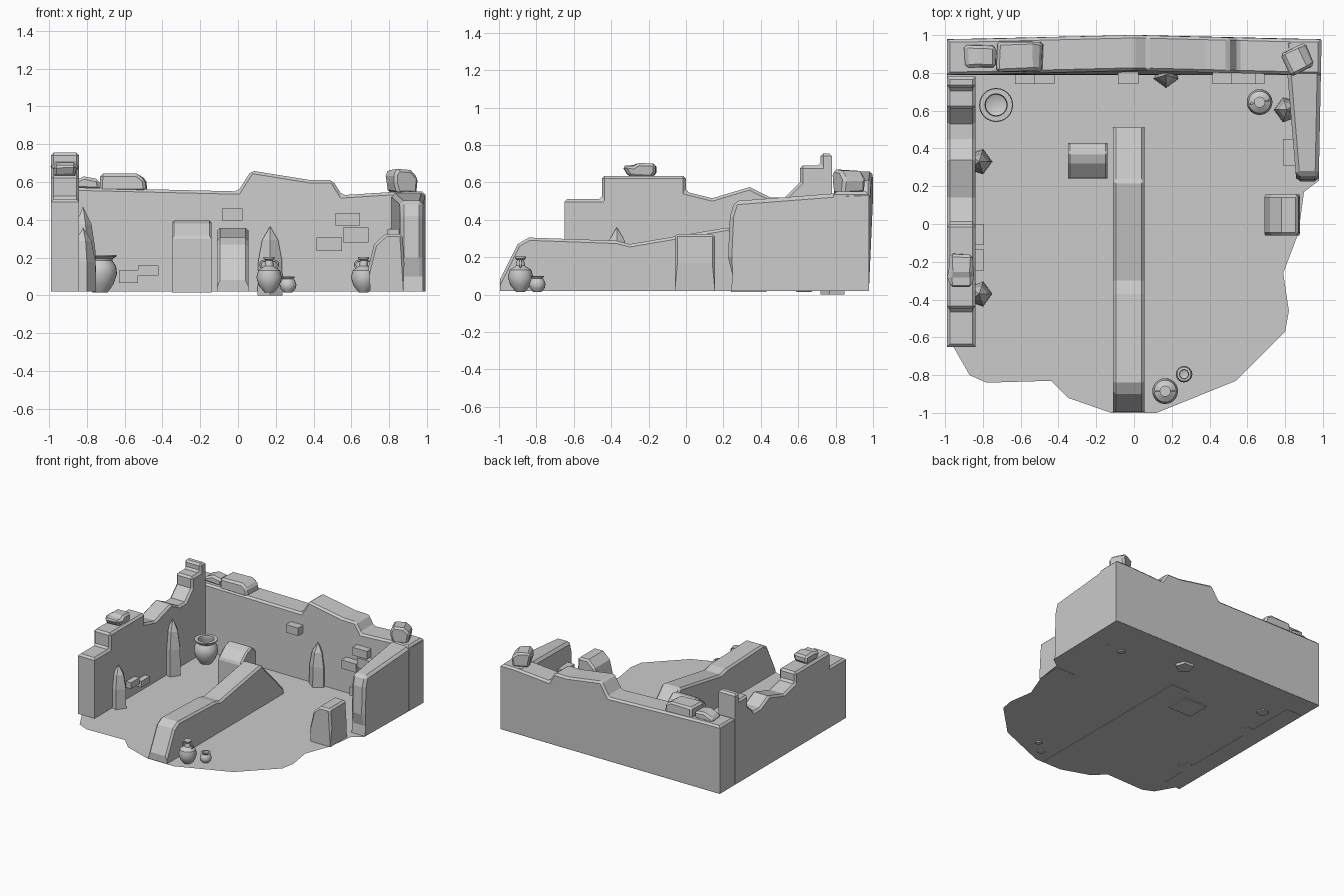
import bpy, bmesh, math, random
from mathutils import Vector, Matrix

if "Cube" in bpy.data.objects:
    bpy.data.objects.remove(bpy.data.objects["Cube"])

random.seed(4)


def finish(name, bm, smooth=False):
    bmesh.ops.recalc_face_normals(bm, faces=bm.faces)
    me = bpy.data.meshes.new(name)
    bm.to_mesh(me)
    bm.free()
    ob = bpy.data.objects.new(name, me)
    bpy.context.collection.objects.link(ob)
    if smooth:
        bpy.context.view_layer.objects.active = ob
        ob.select_set(True)
        bpy.ops.object.shade_smooth_by_angle(angle=math.radians(40))
        ob.select_set(False)
    return ob


def prism(name, axis, profile, a, b, bevel=0.015, warp=None, jitter=0, spin=0):
    """Extrude a side profile along x or y and chamfer everything above the ground."""
    bm = bmesh.new()
    rows = []
    for t in (a, b):
        rows.append([bm.verts.new((t, p, z) if axis == 'x' else (p, t, z)) for p, z in profile])
    n = len(profile)
    bm.faces.new(rows[0])
    bm.faces.new(rows[1])
    for i in range(n):
        j = (i + 1) % n
        bm.faces.new((rows[0][i], rows[0][j], rows[1][j], rows[1][i]))
    for v in bm.verts:
        if warp:
            v.co = warp(v.co.copy())
        if jitter:
            v.co += Vector([random.uniform(-jitter, jitter) for _ in range(3)])
    if spin:
        c = sum((v.co for v in bm.verts), Vector()) / len(bm.verts)
        bmesh.ops.rotate(bm, verts=bm.verts, cent=c, matrix=Matrix.Rotation(spin, 3, 'Z'))
    bmesh.ops.recalc_face_normals(bm, faces=bm.faces)
    if bevel:
        edges = [e for e in bm.edges if min(v.co.z for v in e.verts) > 0.05
                 and e.calc_face_angle(0) > 0.8
                 and all((v.co.x > -0.985 or abs(e.verts[0].co.z - e.verts[1].co.z) < 0.3) for v in e.verts)]
        bmesh.ops.bevel(bm, geom=edges, offset=bevel, segments=1, affect='EDGES', clamp_overlap=True)
    return finish(name, bm)


def box(name, x0, x1, y0, y1, z0, z1):
    return prism(name, 'y', [(x0, z0), (x1, z0), (x1, z1), (x0, z1)], y0, y1, bevel=0)


def lathe(name, profile, x, y, n=24, turn=0, smooth=True):
    bm = bmesh.new()
    rings = []
    for r, z in profile:
        if r == 0:
            rings.append([bm.verts.new((x, y, z))] * n)
        else:
            rings.append([bm.verts.new((x + r * math.cos(turn + math.tau * i / n),
                                        y + r * math.sin(turn + math.tau * i / n), z)) for i in range(n)])
    for lo, hi in zip(rings, rings[1:]):
        for i in range(n):
            j = (i + 1) % n
            bm.faces.new(list(dict.fromkeys((lo[i], lo[j], hi[j], hi[i]))))
    return finish(name, bm, smooth)


# floor with broken front edge
bm = bmesh.new()
outline = [(-.99, .98), (-.99, -.6), (-.95, -.66), (-.87, -.8), (-.78, -.84), (-.44, -.83), (-.35, -.92),
           (-.12, -1), (.12, -1), (.54, -.83), (.8, -.57), (.82, -.46), (.79, -.26), (.87, -.05),
           (.9, .17), (.98, .23), (.98, .98)]
bm.faces.new([bm.verts.new((x, y, .022)) for x, y in outline])
floor = finish("floor", bm)
for p in floor.data.polygons:
    if p.normal.z < 0:
        floor.data.flip_normals()

# stepped left wall
prism("left_wall", 'x', [(-.65, .02), (-.65, .51), (-.45, .51), (-.45, .635), (0, .635), (0, .55), (.14, .515),
                         (.34, .575), (.45, .52), (.53, .52), (.61, .6), (.61, .69), (.72, .69), (.72, .755),
                         (.78, .755), (.78, .02)], -.99, -.84)

# back wall, bulging slightly at the middle
def bulge(c):
    c.y += .022 * max(0, 1 - abs(c.x) / .9) * (1 if c.z > .1 else 0)
    return c

prism("back_wall", 'y', [(-.99, .02), (-.99, .57), (-.84, .57), (0, .55), (.07, .66), (.38, .61), (.5, .61),
                         (.55, .53), (.87, .55), (.99, .55), (.99, .02)], .79, .978, warp=bulge)

# right wall, thinner toward its broken end
def taper(c):
    t = (.82 - c.y) / .6
    c.x += (.05 if c.x < .9 else -.012) * t
    return c

prism("right_wall", 'x', [(.24, .02), (.25, .1), (.225, .2), (.235, .42), (.26, .5), (.85, .545), (.975, .55),
                          (.975, .02)], .81, .99, bevel=.02, warp=taper)

# low dividing wall
prism("dividing_wall", 'x', [(-.995, .02), (-.995, .08), (-.9, .27), (-.84, .305), (-.37, .288), (-.3, .27),
                             (.23, .36), (.51, .07), (.51, .02)], -.11, .055)

# fallen blocks on the floor
prism("floor_block_inner", 'x', [(.24, .015), (.24, .31), (.32, .38), (.38, .4), (.43, .36), (.43, .015)],
      -.35, -.14, bevel=.012)
prism("floor_block_outer", 'y', [(.7, .02), (.69, .15), (.72, .27), (.78, .325), (.87, .325), (.88, .17),
                                 (.875, .02)], -.06, .155, bevel=.02)

# loose stones on the wall tops
prism("top_stone_back", 'y', [(-.73, .55), (-.725, .645), (-.54, .64), (-.49, .615), (-.48, .55)], .81, .965,
      jitter=.006)
prism("top_stone_corner", 'y', [(-.9, .56), (-.89, .6), (-.82, .625), (-.74, .615), (-.73, .56)], .83, .945,
      jitter=.006)
prism("top_stone_left", 'x', [(-.31, .63), (-.345, .69), (-.28, .69), (-.25, .705), (-.16, .705), (-.16, .65),
                              (-.18, .63)], -.975, -.855, jitter=.005)
prism("top_stone_right", 'y', [(.81, .54), (.8, .6), (.795, .65), (.82, .665), (.9, .66), (.94, .62), (.93, .54)],
      .8, .93, jitter=.005, spin=math.radians(25))

# pointed five-sided buttresses
for i, (x, y, h, turn, z) in enumerate([(-.82, .33, .47, 0, .02), (-.82, -.37, .36, 0, .02),
                                        (.17, .79, .365, -90, 0), (.81, .605, .36, 180, .02)]):
    lathe(f"buttress_{i}", [(0, z), (.07, z), (.066, h * .5), (.045, h * .8), (0, h)], x, y, 5,
          math.radians(turn), False)

# bricks standing out of the walls
for i, (x0, x1, z0, z1) in enumerate([(-.63, -.53, .065, .135), (-.53, -.42, .105, .157), (-.085, .025, .395, .46),
                                      (.515, .645, .37, .435), (.415, .55, .235, .305), (.555, .69, .28, .36)]):
    box(f"back_brick_{i}", x0, x1, .74, .85, z0, z1)
for i, (y0, y1, z) in enumerate([(-.11, 0, .08), (-.245, -.135, .12)]):
    box(f"left_brick_{i}", -.88, -.795, y0, y1, z, z + .05)
box("right_brick", .79, .9, .31, .45, .28, .35)

# large storage jar, open at the top
lathe("storage_jar", [(0, .015), (.04, .015), (.072, .06), (.09, .115), (.085, .155), (.065, .185), (.068, .195),
                      (.087, .205), (.087, .213), (.06, .213), (.055, .19), (.075, .15), (.07, .08), (0, .04)],
      -.73, .63)

# small pot
lathe("small_pot", [(0, .015), (.022, .015), (.04, .035), (.044, .057), (.036, .08), (.029, .087), (.038, .098),
                    (.025, .1), (.022, .085), (.032, .055), (0, .03)], .265, -.795, 16)

# two-handled jugs
for i, (x, y, turn) in enumerate([(.165, -.885, 0), (.665, .645, 10)]):
    lathe(f"jug_{i}", [(0, .015), (.025, .015), (.054, .05), (.068, .095), (.058, .132), (.024, .155), (.019, .185),
                       (.029, .193), (.029, .203), (0, .203)], x, y)
    for side in (-1, 1):
        a = math.radians(turn)
        bpy.ops.mesh.primitive_torus_add(major_radius=.02, minor_radius=.0055, major_segments=14, minor_segments=6,
                                         location=(x + side * .027 * math.cos(a), y + side * .027 * math.sin(a), .163),
                                         rotation=(math.pi / 2, 0, a))
        handle = bpy.context.object
        handle.name = f"jug_{i}_handle"
        bpy.ops.object.shade_smooth()
        handle.select_set(False)
